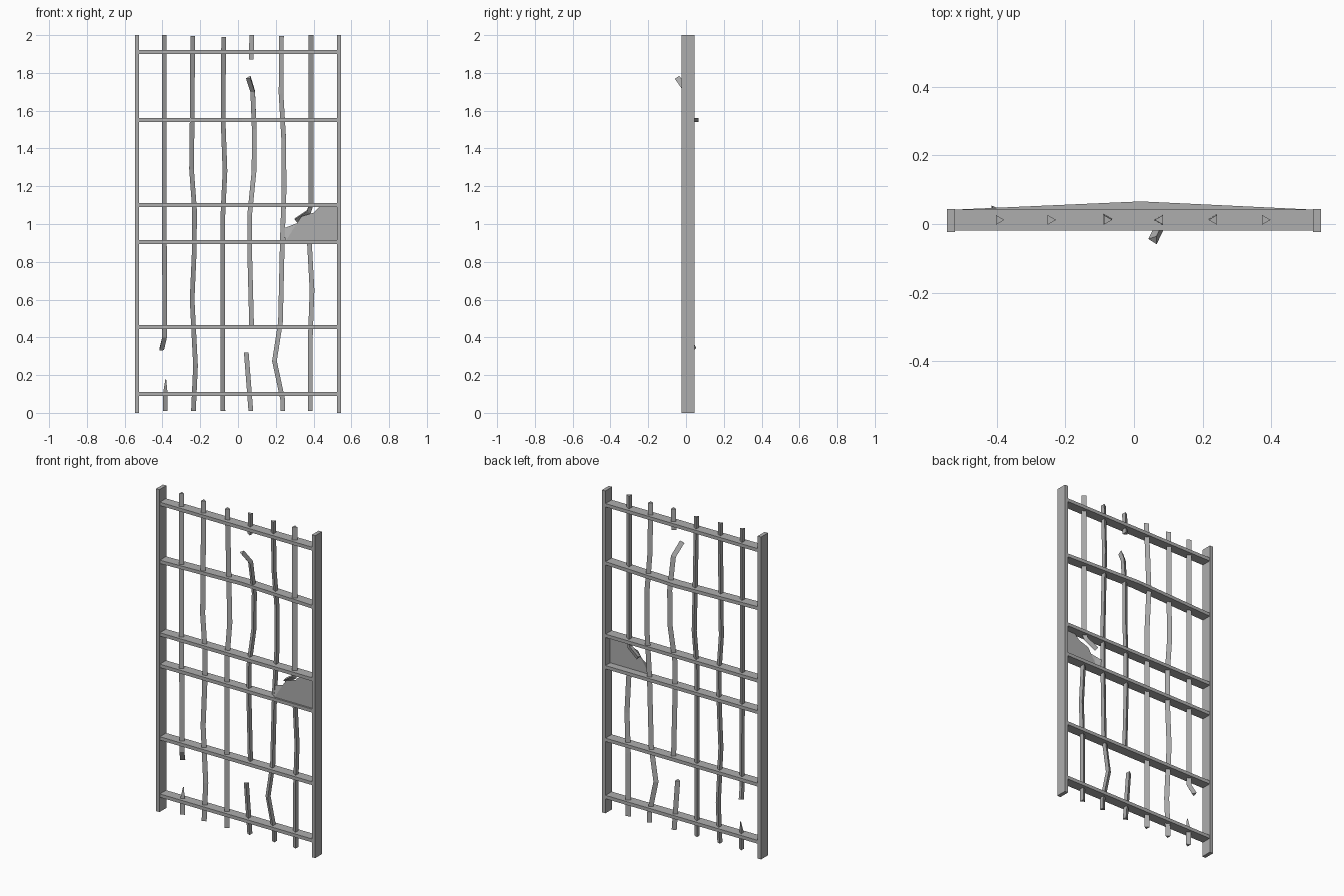
import bpy, bmesh, math
from mathutils import Vector

cube = bpy.data.objects.get("Cube")
if cube:
    bpy.data.objects.remove(cube, do_unlink=True)

steel = bpy.data.materials.new("worn grey steel")
steel.use_nodes = True
GREY = (0.42, 0.42, 0.42, 1)
steel.diffuse_color = GREY
steel.node_tree.nodes["Principled BSDF"].inputs["Base Color"].default_value = GREY


def finish(name, bm):
    bmesh.ops.recalc_face_normals(bm, faces=bm.faces)
    mesh = bpy.data.meshes.new(name)
    bm.to_mesh(mesh)
    bm.free()
    mesh.materials.append(steel)
    obj = bpy.data.objects.new(name, mesh)
    bpy.context.collection.objects.link(obj)
    return obj


def loft(name, rings):
    """Skin a list of closed rings and cap both ends."""
    bm = bmesh.new()
    loops = [[bm.verts.new(p) for p in ring] for ring in rings]
    n = len(loops[0])
    for a, b in zip(loops, loops[1:]):
        for i in range(n):
            j = (i + 1) % n
            bm.faces.new((a[i], a[j], b[j], b[i]))
    bm.faces.new(loops[0])
    bm.faces.new(loops[-1])
    return finish(name, bm)


def beam(name, xs, z, height, y0, y1, bow=0):
    """Flat bar along x; its middle can bow towards the back."""
    rings = []
    for x in xs:
        s = bow * (1 - abs(x) / abs(xs[0]))
        rings.append([(x, y0 + s, z), (x, y1 + s, z),
                      (x, y1 + s, z + height), (x, y0 + s, z + height)])
    return loft(name, rings)


def rod(name, path, point=1, tip=1.0):
    """Three-sided rod along (x, z, y) points, its ridge facing +x or -x."""
    pts = [Vector((x, y, z)) for x, z, y in path]
    rings = []
    for i, p in enumerate(pts):
        t = (pts[min(i + 1, len(pts) - 1)] - pts[max(i - 1, 0)]).normalized()
        u = Vector((point, 0, 0))
        u = (u - t * u.dot(t)).normalized()
        v = t.cross(u)
        r = 0.0165 * (tip if i == 0 else 1)
        rings.append([p + r * (u * math.cos(a) + v * math.sin(a))
                      for a in (0, math.tau / 3, -math.tau / 3)])
    return loft(name, rings)


# Side posts
for side, s in (("left", 1), ("right", -1)):
    beam(side + "_post", sorted((s * 0.523, s * 0.546)), 0, 2, -0.023, 0.044)

# Cross bars, one of them bent backwards
for i, z in enumerate((0.10, 0.455, 0.905, 1.10, 1.55, 1.91)):
    beam(f"cross_bar_{i + 1}", (-0.525, 0.02, 0.525), z - 0.01, 0.021,
         -0.019, 0.042, 0.025 if z == 1.55 else 0)

# Upright rods, bent and broken
Y = 0.012
rod("rod_1", [(-0.395, 2, Y), (-0.395, 1.1, Y), (-0.392, 0.6, Y),
              (-0.393, 0.40, Y), (-0.408, 0.335, 0.042)])
rod("rod_1_stump", [(-0.383, 0.18, Y), (-0.389, 0.10, Y), (-0.389, 0.01, Y)], tip=0.15)
rod("rod_2", [(-0.244, 1.995, Y), (-0.247, 1.55, Y), (-0.25, 1.29, Y), (-0.234, 1.07, Y),
              (-0.236, 0.85, Y), (-0.247, 0.6, Y), (-0.229, 0.25, Y), (-0.24, 0.01, Y)])
rod("rod_3", [(-0.08, 1.99, Y), (-0.083, 1.55, 0.03), (-0.073, 1.28, 0.025),
              (-0.084, 1.05, Y), (-0.084, 0.01, Y)])
rod("rod_4_stub", [(0.077, 2, Y), (0.074, 1.87, Y)], -1)
rod("rod_4", [(0.058, 1.775, -0.046), (0.082, 1.70, 0.005), (0.09, 1.5, 0.03),
              (0.089, 1.28, 0.028), (0.066, 1.05, Y), (0.066, 0.85, Y),
              (0.076, 0.465, Y)], -1)
rod("rod_4_stump", [(0.048, 0.32, Y), (0.072, 0.01, Y)], -1)
rod("rod_5", [(0.234, 1.995, Y), (0.232, 1.69, 0.02), (0.246, 1.45, 0.03),
              (0.248, 1.18, 0.025), (0.239, 0.92, 0.015), (0.229, 0.48, Y),
              (0.197, 0.275, Y), (0.241, 0.07, Y), (0.241, 0.01, Y)], -1)
rod("rod_6_upper", [(0.382, 2, Y), (0.382, 1.10, Y), (0.372, 1.065, 0.02),
                    (0.305, 1.02, 0.03)])
rod("rod_6_lower", [(0.382, 0.905, Y), (0.396, 0.65, Y), (0.387, 0.4, Y),
                    (0.387, 0.01, Y)], -1)

# Torn plate with a creased corner
bm = bmesh.new()
edge = [(0.525, 1.10), (0.44, 1.10), (0.40, 1.06), (0.335, 1.04), (0.315, 1.005),
        (0.25, 0.98), (0.25, 0.905), (0.525, 0.905)]
verts = [bm.verts.new((x, 0.012 if x == 0.25 and z > 0.95 else -0.006, z)) for x, z in edge]
bm.faces.new([verts[i] for i in (0, 1, 2, 3, 6, 7)])
bm.faces.new([verts[i] for i in (3, 4, 6)])
bm.faces.new([verts[i] for i in (4, 5, 6)])
plate = finish("torn_plate", bm)
mod = plate.modifiers.new("thickness", "SOLIDIFY")
mod.thickness = 0.004
mod.offset = 0
